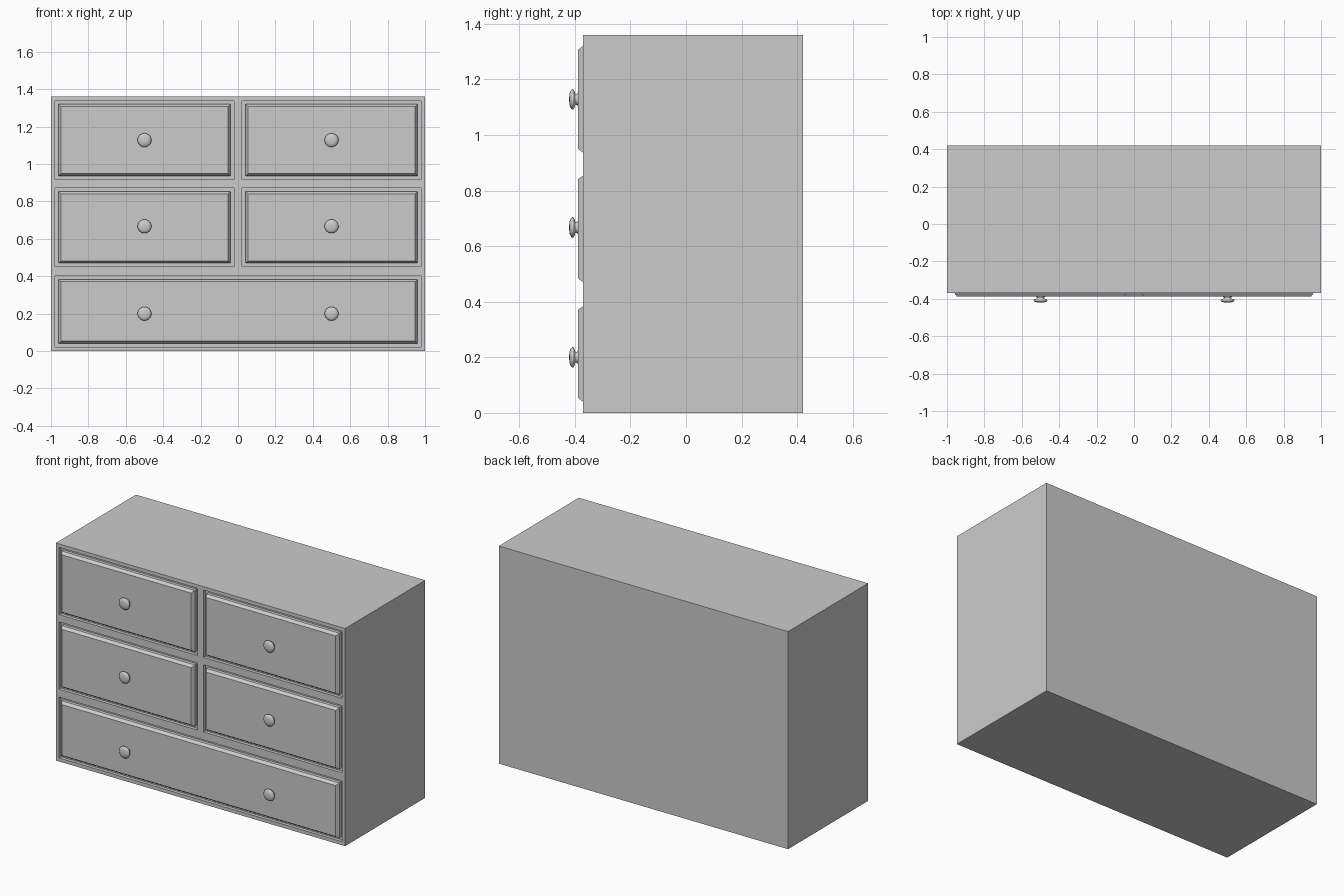
import bpy, bmesh, math

if "Cube" in bpy.data.objects:
    bpy.data.objects.remove(bpy.data.objects["Cube"])

FRONT, BACK, HEIGHT = -0.37, 0.42, 1.36
FLOOR = FRONT + 0.02          # bottom of the shallow drawer openings
FACE = -0.388                 # front plane of the drawers


def make_object(name, bm):
    bmesh.ops.recalc_face_normals(bm, faces=bm.faces)
    mesh = bpy.data.meshes.new(name)
    bm.to_mesh(mesh)
    bm.free()
    obj = bpy.data.objects.new(name, mesh)
    bpy.context.collection.objects.link(obj)
    return obj


def add_stack(bm, rect, levels):
    """Closed solid of rectangles; each level is (y, inset)."""
    x0, x1, z0, z1 = rect
    rings = []
    for y, i in levels:
        pts = [(x0 + i, z0 + i), (x1 - i, z0 + i), (x1 - i, z1 - i), (x0 + i, z1 - i)]
        rings.append([bm.verts.new((x, y, z)) for x, z in pts])
    for a, b in zip(rings, rings[1:]):
        for k in range(4):
            bm.faces.new((a[k], a[(k + 1) % 4], b[(k + 1) % 4], b[k]))
    bm.faces.new(rings[0])
    bm.faces.new(rings[-1])


# Drawer openings: x0, x1, z0, z1
openings = {
    "top_left_drawer": (-0.978, -0.022, 0.918, 1.338),
    "top_right_drawer": (0.022, 0.978, 0.918, 1.338),
    "middle_left_drawer": (-0.978, -0.022, 0.452, 0.872),
    "middle_right_drawer": (0.022, 0.978, 0.452, 0.872),
    "bottom_drawer": (-0.978, 0.978, 0.022, 0.402),
}

# Cabinet body with shallow recesses cut into the front
bm = bmesh.new()
add_stack(bm, (-1, 1, 0, HEIGHT), [(BACK, 0), (FRONT, 0)])
body = make_object("cabinet_body", bm)
bm = bmesh.new()
for rect in openings.values():
    add_stack(bm, rect, [(FLOOR, 0), (FRONT - 0.1, 0)])
cutter = make_object("opening_cutter", bm)
cutter.hide_render = True
mod = body.modifiers.new("openings", 'BOOLEAN')
mod.operation = 'DIFFERENCE'
mod.solver = 'EXACT'
mod.object = cutter
bpy.context.view_layer.objects.active = body
bpy.ops.object.modifier_apply(modifier=mod.name)
bpy.data.objects.remove(cutter)

# Drawer fronts with a chamfered edge
for name, rect in openings.items():
    bm = bmesh.new()
    add_stack(bm, rect, [(FLOOR, 0.018), (FRONT, 0.018), (FACE, 0.031)])
    make_object(name, bm)

# Turned knobs: profile of (radius, y) from drawer face to tip
profile = [(0.026, FACE), (0.020, -0.392), (0.019, -0.398), (0.029, -0.401),
           (0.036, -0.405), (0.037, -0.409), (0.033, -0.414), (0.022, -0.4185),
           (0.010, -0.420)]
SIDES = 24


def knob(name, x, z):
    bm = bmesh.new()
    rings = []
    for r, y in profile:
        rings.append([bm.verts.new((x + r * math.cos(2 * math.pi * k / SIDES), y,
                                    z + r * math.sin(2 * math.pi * k / SIDES)))
                      for k in range(SIDES)])
    for a, b in zip(rings, rings[1:]):
        for k in range(SIDES):
            n = (k + 1) % SIDES
            bm.faces.new((a[k], a[n], b[n], b[k]))
    bm.faces.new(rings[0])
    bm.faces.new(rings[-1])
    for f in bm.faces:
        f.smooth = True
    make_object(name, bm)


for row, z in (("top", 1.128), ("middle", 0.667), ("bottom", 0.20)):
    for side, x in (("left", -0.5), ("right", 0.5)):
        knob(f"{row}_{side}_knob", x, z)
